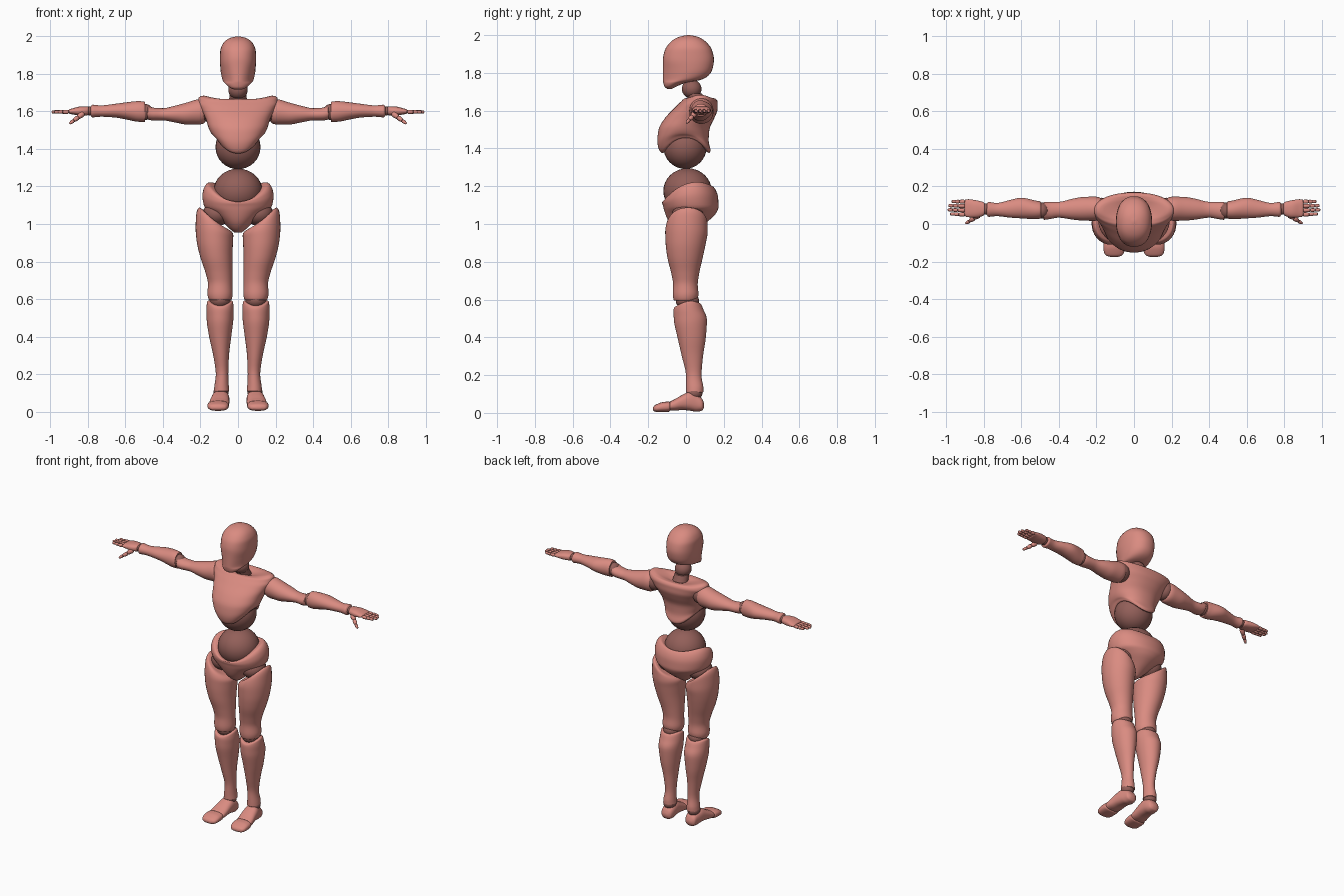
import bpy, bmesh, math
from mathutils import Vector, Matrix


def material(name, rgb):
    m = bpy.data.materials.new(name)
    m.diffuse_color = (*rgb, 1)
    return m


SHELL = material("salmon shell", (0.70, 0.26, 0.22))
JOINT = material("dark joint", (0.29, 0.115, 0.10))


def finish(bm, name, mat, mirror=False, matrix=None):
    bmesh.ops.recalc_face_normals(bm, faces=bm.faces[:])
    if matrix:
        bm.transform(matrix)
    me = bpy.data.meshes.new(name)
    bm.to_mesh(me)
    bm.free()
    me.materials.append(mat)
    ob = bpy.data.objects.new(name, me)
    bpy.context.collection.objects.link(ob)
    bpy.ops.object.select_all(action='DESELECT')
    ob.select_set(True)
    bpy.context.view_layer.objects.active = ob
    bpy.ops.object.shade_smooth_by_angle(angle=math.radians(50))
    if mirror:
        ob.modifiers.new("Mirror", 'MIRROR').use_mirror_merge = False
    return ob


def smooth_sections(secs, steps):
    """Monotone cubic interpolation between neighbouring sections."""
    secs = [tuple(s) + (0,) * (9 - len(s)) for s in secs]
    n = len(secs)

    def slope(i, k):
        if i in (0, n - 1):
            j = 0 if i == 0 else n - 2
            return secs[j + 1][k] - secs[j][k]
        d0, d1 = secs[i][k] - secs[i - 1][k], secs[i + 1][k] - secs[i][k]
        return 2 * d0 * d1 / (d0 + d1) if d0 * d1 > 0 else 0

    out = []
    for i in range(n - 1):
        for s in range(steps):
            u = s / steps
            h = (2*u**3 - 3*u*u + 1, u**3 - 2*u*u + u, 3*u*u - 2*u**3, u**3 - u*u)
            out.append([h[0] * secs[i][k] + h[1] * slope(i, k) +
                        h[2] * secs[i + 1][k] + h[3] * slope(i + 1, k) for k in range(9)])
    return out + [list(secs[-1])]


def loft(name, secs, axis='z', mat=SHELL, mirror=False, power=2.0, segs=36, steps=4, matrix=None):
    """Section: t, a min, a max, b min, b max, tilt a, tilt b, side arch, front taper."""
    bm = bmesh.new()
    rings = []
    for t, a0, a1, b0, b1, ta, tb, arch, taper in smooth_sections(secs, steps):
        ring = []
        for i in range(segs):
            c, s = (f(2 * math.pi * i / segs) for f in (math.cos, math.sin))
            e = 2 / power
            ca, sb = math.copysign(abs(c)**e, c), math.copysign(abs(s)**e, s)
            a = (a0 + a1) / 2 + (a1 - a0) / 2 * ca * (1 - taper * max(0, -s))
            b = (b0 + b1) / 2 + (b1 - b0) / 2 * sb
            h = t + ta * c + tb * s + arch * c * c
            ring.append(bm.verts.new({'z': (a, b, h), 'x': (h, a, b), 'y': (a, h, b)}[axis]))
        rings.append(ring)
    for r, q in zip(rings, rings[1:]):
        for i in range(segs):
            j = (i + 1) % segs
            bm.faces.new((r[i], r[j], q[j], q[i]))
    for r in (rings[0], rings[-1]):
        mid = bm.verts.new(sum((v.co for v in r), Vector()) / segs)
        for i in range(segs):
            bm.faces.new((r[i], r[(i + 1) % segs], mid))
    return finish(bm, name, mat, mirror, matrix)


def ball(name, loc, size, mirror=False, mat=JOINT, segs=32):
    bm = bmesh.new()
    bmesh.ops.create_uvsphere(bm, u_segments=segs, v_segments=segs // 2, radius=1)
    m = Matrix.Translation(loc) @ Matrix.Diagonal((*size, 1))
    return finish(bm, name, mat, mirror, m)


def bone(name, p, q, r0, r1):
    """Small rounded finger segment from p to q."""
    p, q = Vector(p), Vector(q)
    d = q - p
    n = d.length
    m = Matrix.Translation(p) @ d.to_track_quat('Z', 'Y').to_matrix().to_4x4()
    prof = [(0, r0 * .4), (n * .06, r0 * .85), (n * .25, r0), (n * .8, r1), (n * .95, r1 * .75), (n, r1 * .3)]
    loft(name, [(t, -r, r, -r, r) for t, r in prof], mirror=True, segs=12, steps=2, matrix=m)


# Head and neck
loft("head", [
    (1.716, -.02, .02, -.10, -.075), (1.728, -.045, .045, -.114, -.05, 0, 0, 0, .1),
    (1.748, -.068, .068, -.12, .0, 0, 0, 0, .2), (1.762, -.08, .08, -.122, .075, 0, 0, 0, .25),
    (1.785, -.087, .087, -.122, .118, 0, 0, 0, .2), (1.82, -.093, .093, -.122, .14, 0, 0, 0, .12),
    (1.87, -.096, .096, -.122, .148), (1.92, -.095, .095, -.112, .138), (1.955, -.084, .084, -.09, .115),
    (1.98, -.063, .063, -.06, .085), (1.994, -.036, .036, -.025, .053), (2.0, -.006, .006, .008, .02)],
    power=2.25)
ball("neck_ball", (0, .03, 1.715), (.052, .052, .05))
loft("neck", [(1.62, -.055, .055, .02, .125), (1.66, -.048, .048, .01, .10), (1.69, -.045, .045, .0, .085)],
     mat=JOINT)

# Chest shell, low at front and back and arched over the sides
loft("chest", [
    (1.388, -.09, .09, -.10, .10, 0, 0, .07), (1.376, -.113, .113, -.125, .122, 0, 0, .08),
    (1.392, -.125, .125, -.142, .13, 0, 0, .075), (1.44, -.14, .14, -.152, .12, 0, 0, .04),
    (1.50, -.156, .156, -.145, .124, 0, 0, .01), (1.56, -.172, .172, -.112, .15),
    (1.61, -.196, .196, -.065, .168), (1.645, -.213, .213, -.03, .168),
    (1.665, -.21, .21, -.005, .152, 0, 0, .008), (1.662, -.18, .18, .02, .13, 0, 0, .022),
    (1.65, -.05, .05, .04, .10)], power=2.2, segs=48)
ball("rib_ball", (0, -.005, 1.41), (.12, .115, .118))
ball("belly_ball", (0, .008, 1.175), (.13, .128, .12))

# Pelvis shell with a dipping front rim
loft("pelvis", [
    (.955, -.02, .02, -.03, .03), (.975, -.045, .045, -.06, .06), (1.01, -.08, .08, -.09, .11),
    (1.055, -.135, .135, -.11, .158), (1.09, -.178, .178, -.12, .172),
    (1.125, -.19, .19, -.126, .17, 0, .015, .025), (1.15, -.18, .18, -.126, .155, 0, .034, .045),
    (1.16, -.158, .158, -.12, .138, 0, .04, .055), (1.15, -.125, .125, -.10, .115, 0, .035, .05)],
    power=2.1, segs=48)

# Legs
ball("hip_ball", (.112, .01, 1.055), (.075, .082, .065), True)
loft("thigh", [
    (.60, .06, .13, -.04, .05), (.594, .038, .152, -.062, .056), (.63, .028, .163, -.07, .066),
    (.68, .03, .16, -.068, .062), (.74, .03, .173, -.078, .07), (.82, .03, .20, -.098, .088),
    (.90, .027, .219, -.108, .105), (.96, .025, .226, -.11, .115, .02),
    (1.01, .04, .222, -.10, .113, .045), (1.032, .075, .208, -.08, .10, .055),
    (1.036, .11, .185, -.04, .06, .04)], mirror=True)
ball("knee_ball", (.095, .008, .592), (.056, .062, .045), True)
loft("shin", [
    (.105, .06, .11, .015, .075), (.11, .047, .128, .0, .092), (.135, .049, .126, .0, .092),
    (.20, .052, .118, .0, .082), (.30, .048, .132, -.022, .09), (.40, .036, .154, -.045, .105),
    (.49, .025, .167, -.064, .111), (.54, .023, .168, -.066, .095), (.57, .028, .164, -.06, .076, 0, .01, .018),
    (.575, .045, .145, -.04, .06, 0, .01, .018)], mirror=True)
ball("ankle_ball", (.09, .045, .105), (.04, .042, .036), True)
loft("foot", [
    (.096, .075, .105, .03, .05), (.085, .055, .125, .012, .075), (.055, .047, .132, .006, .10),
    (.02, .046, .14, .012, .112), (-.02, .046, .147, .015, .095), (-.06, .047, .154, .012, .072),
    (-.083, .05, .156, .012, .06), (-.088, .065, .142, .02, .05)], axis='y', mirror=True, power=2.4)
loft("toes", [
    (-.082, .06, .15, .015, .05), (-.09, .05, .16, .006, .06), (-.12, .049, .163, .004, .058),
    (-.15, .053, .16, .004, .048), (-.168, .065, .148, .008, .038), (-.175, .085, .125, .015, .028)],
    axis='y', mirror=True, power=2.5)

# Arms
ball("shoulder_ball", (.175, .08, 1.605), (.055, .06, .06), True)
loft("upper_arm", [
    (.17, .05, .11, 1.57, 1.64), (.178, .025, .138, 1.54, 1.665), (.21, .017, .146, 1.53, 1.665),
    (.27, .018, .144, 1.53, 1.648), (.33, .024, .134, 1.54, 1.632), (.40, .034, .118, 1.552, 1.617),
    (.45, .026, .118, 1.552, 1.62), (.48, .022, .116, 1.557, 1.63), (.487, .045, .095, 1.575, 1.61)],
    axis='x', mirror=True)
ball("elbow_ball", (.49, .072, 1.597), (.036, .042, .042), True)
loft("forearm", [
    (.50, .05, .10, 1.565, 1.63), (.497, .03, .118, 1.545, 1.65), (.53, .026, .126, 1.545, 1.655),
    (.60, .03, .14, 1.558, 1.648), (.66, .034, .128, 1.568, 1.64), (.73, .042, .112, 1.572, 1.632),
    (.775, .038, .118, 1.568, 1.636), (.786, .05, .105, 1.58, 1.624)], axis='x', mirror=True)
ball("wrist_ball", (.79, .08, 1.602), (.022, .03, .024), True)

# Hands: palm, four fingers with knuckles, thumb
loft("palm", [
    (.793, .06, .10, 1.59, 1.615), (.80, .047, .115, 1.58, 1.626), (.84, .034, .126, 1.578, 1.626),
    (.88, .036, .132, 1.584, 1.617), (.898, .04, .131, 1.587, 1.612), (.904, .05, .12, 1.593, 1.606)],
    axis='x', mirror=True, power=2.4)
for i, tip in enumerate((.98, .993, .99, .972)):
    y0, y1 = .05 + .023 * i, .054 + .022 * i
    xs = [.902 + (tip - .902) * f for f in (0, .42, .72, 1)]
    for j in range(3):
        r = .011 - .001 * j
        ys = [y0 + (y1 - y0) * k / 3 for k in (j, j + 1)]
        bone(f"finger_{i + 1}_segment_{j + 1}", (xs[j], ys[0], 1.598), (xs[j + 1], ys[1], 1.597), r, r - .001)
        ball(f"finger_{i + 1}_knuckle_{j + 1}", (xs[j], ys[0], 1.598), (.007, .008, .007), True, segs=10)
thumb = [(.825, .05, 1.59), (.853, .032, 1.568), (.877, .015, 1.55), (.898, .003, 1.535)]
for j in range(3):
    bone(f"thumb_segment_{j + 1}", thumb[j], thumb[j + 1], .016 - .003 * j, .013 - .003 * j)
    ball(f"thumb_knuckle_{j + 1}", thumb[j], (.009, .009, .009), True, segs=10)
